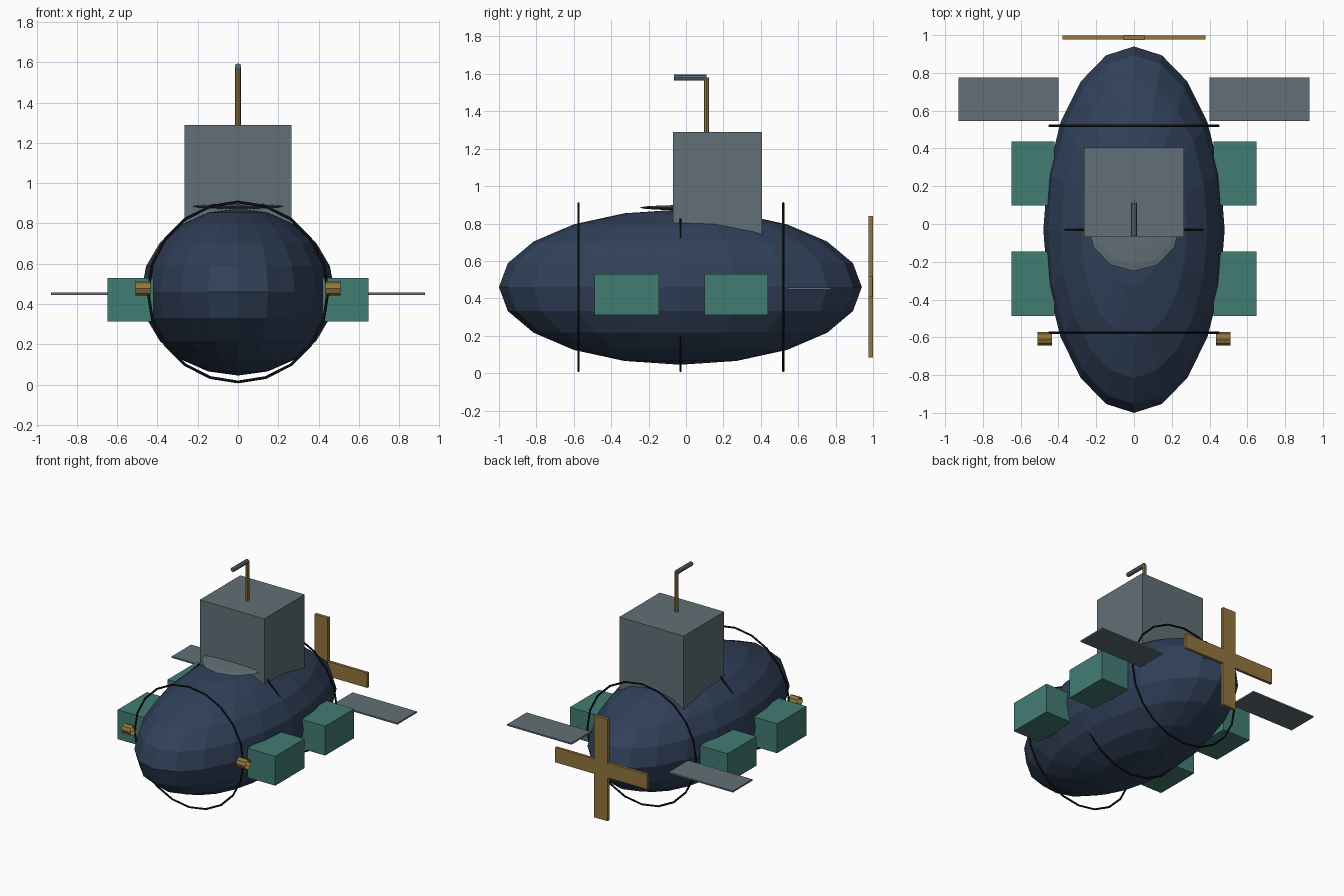
import bpy, math

if "Cube" in bpy.data.objects:
    bpy.data.objects.remove(bpy.data.objects["Cube"])

def material(name, rgb):
    m = bpy.data.materials.new(name)
    m.diffuse_color = (*rgb, 1)
    m.use_nodes = True
    m.node_tree.nodes["Principled BSDF"].inputs["Base Color"].default_value = m.diffuse_color
    return m

NAVY = material("navy", (0.03, 0.052, 0.10))
STEEL = material("steel", (0.12, 0.16, 0.18))
TEAL = material("teal", (0.055, 0.20, 0.175))
BRASS = material("brass", (0.29, 0.18, 0.05))
BLACK = material("black", (0.008, 0.009, 0.013))

def finish(name, mat, scale=(1, 1, 1)):
    o = bpy.context.object
    o.name = name
    o.scale = scale
    o.data.materials.append(mat)
    return o

def box(name, mat, lo, hi):
    c = [(a + b) / 2 for a, b in zip(lo, hi)]
    bpy.ops.mesh.primitive_cube_add(size=1, location=c)
    return finish(name, mat, [b - a for a, b in zip(lo, hi)])

def ball(name, mat, segs, rings, loc, scale):
    bpy.ops.mesh.primitive_uv_sphere_add(segments=segs, ring_count=rings, radius=1, location=loc)
    return finish(name, mat, scale)

def rod(name, mat, r, length, loc, rot=(0, 0, 0), fill='NGON'):
    bpy.ops.mesh.primitive_cylinder_add(vertices=8, radius=r, depth=length, location=loc,
                                        rotation=rot, end_fill_type=fill)
    return finish(name, mat)

Q = math.pi / 2

# hull: stretched low-poly sphere, pole up
ball("hull", NAVY, 20, 10, (0, -0.03, 0.46), (0.48, 0.97, 0.415))

# reinforcing hoops
for i, y in enumerate((-0.575, -0.03, 0.52)):
    bpy.ops.mesh.primitive_torus_add(major_segments=20, minor_segments=6, major_radius=0.447,
                                     minor_radius=0.007, location=(0, y, 0.46), rotation=(Q, 0, 0))
    bpy.context.object.rotation_euler = (Q, 0, 0)
    finish(f"hull_hoop_{i}", BLACK)

# conning tower and the flat deck hatch in front of it
box("tower", STEEL, (-0.265, -0.07, 0.745), (0.265, 0.405, 1.29))
ball("deck_hatch", STEEL, 12, 6, (0, 0, 0.885), (0.246, 0.25, 0.014))

# periscope
rod("periscope_mast", BRASS, 0.014, 0.32, (0, 0.11, 1.42))
rod("periscope_head", STEEL, 0.016, 0.175, (0, 0.023, 1.58), (Q, 0, 0))

# propeller cross
box("propeller_blade_vertical", BRASS, (-0.055, 0.975, 0.085), (0.055, 1.0, 0.84))
box("propeller_blade_horizontal", BRASS, (-0.378, 0.977, 0.407), (0.378, 0.998, 0.517))

# paired side parts
for side, s in (("left", -1), ("right", 1)):
    def pair(name, mat, x, y, z):
        xs = sorted((s * x[0], s * x[1]))
        box(f"{side}_{name}", mat, (xs[0], y[0], z[0]), (xs[1], y[1], z[1]))
    pair("front_tank", TEAL, (0.42, 0.648), (-0.488, -0.145), (0.312, 0.53))
    pair("rear_tank", TEAL, (0.42, 0.648), (0.098, 0.438), (0.312, 0.53))
    pair("stern_fin", STEEL, (0.40, 0.928), (0.546, 0.775), (0.446, 0.457))
    # lamp tube
    rod(f"{side}_lamp", BRASS, 0.036, 0.076, (s * 0.472, -0.608, 0.478), (0, Q, 0), 'NOTHING')
